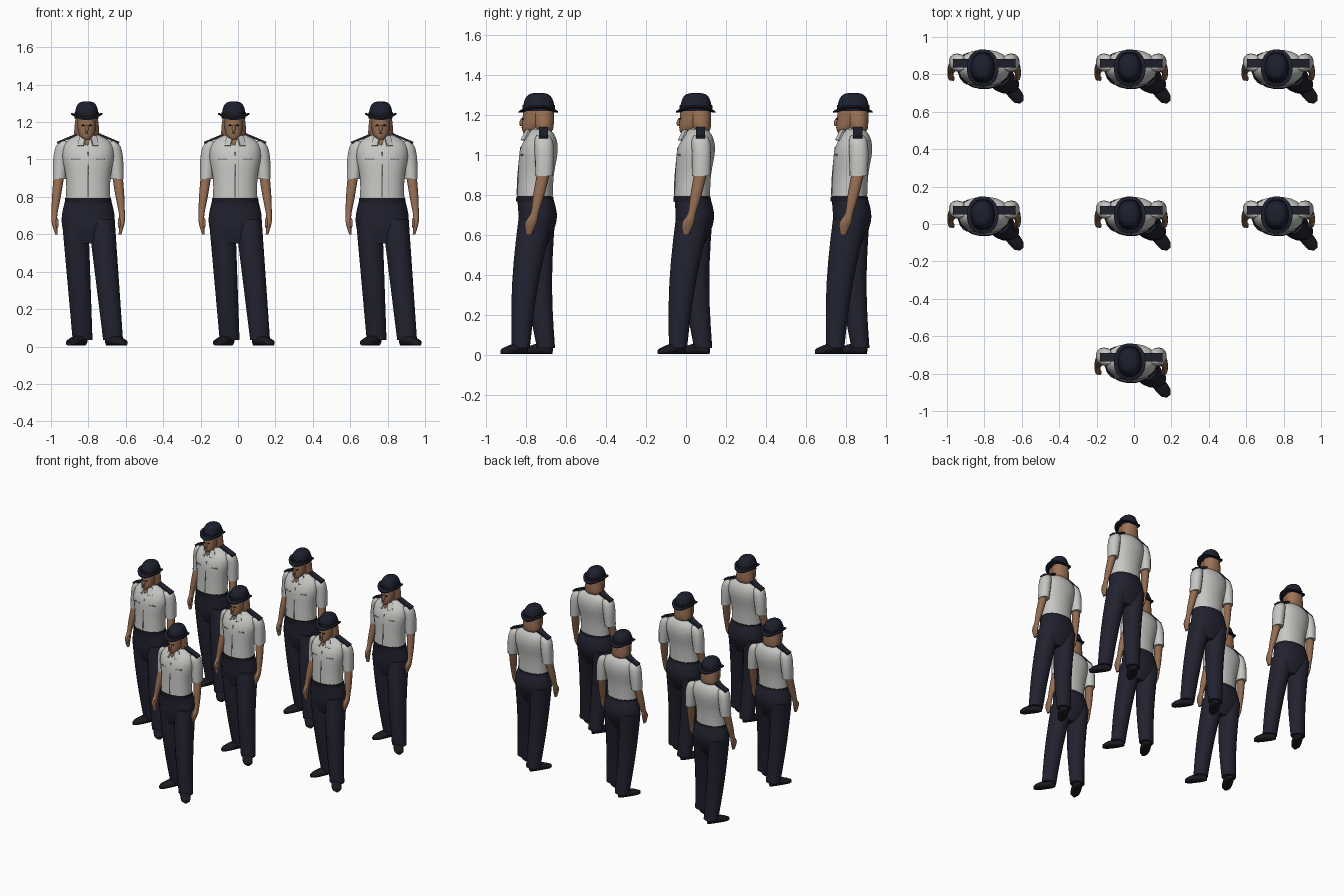
import bpy, bmesh, math
from mathutils import Vector, Matrix, Euler

cube = bpy.data.objects.get("Cube")
if cube:
    bpy.data.objects.remove(cube, do_unlink=True)


def material(name, *colour):
    mat = bpy.data.materials.new(name)
    mat.use_nodes = True
    mat.diffuse_color = (*colour, 1)
    for node in mat.node_tree.nodes:
        if node.type == 'BSDF_PRINCIPLED':
            node.inputs["Base Color"].default_value = (*colour, 1)
    return mat


SHIRT = material("shirt_grey_white", .57, .57, .55)
SEAM = material("seam_grey", .3, .3, .3)
NAVY = material("trouser_navy", .016, .016, .03)
HAT = material("hat_navy", .012, .014, .027)
BLACK = material("shoe_black", .01, .01, .015)
SKIN = material("skin", .3, .155, .085)
HAIR = material("hair_auburn", .34, .17, .095)
LIP = material("lip_brown", .16, .06, .04)

BODY = -.015      # centre lines of the body and the head
HEAD = -.023
parts = []


def finish(name, mat, bm):
    """Turn a bmesh into a coloured object with outward faces."""
    bmesh.ops.recalc_face_normals(bm, faces=bm.faces)
    mesh = bpy.data.meshes.new(name)
    bm.to_mesh(mesh)
    bm.free()
    mesh.materials.append(mat)
    obj = bpy.data.objects.new(name, mesh)
    bpy.context.collection.objects.link(obj)
    parts.append(obj)
    return obj


def spline(rings, steps):
    """Smoothly add rings between the given ones."""
    rings = [Vector(ring) for ring in rings]
    result = []
    for i in range(len(rings) - 1):
        b, c = rings[i], rings[i + 1]
        before = (c - rings[max(i - 1, 0)]) / 2
        after = (rings[min(i + 2, len(rings) - 1)] - b) / 2
        for step in range(steps):
            t = step / steps
            h = t * t * (3 - 2 * t)
            result.append(b.lerp(c, h) + before * t * (1 - t) ** 2 - after * t * t * (1 - t))
    return result + [rings[-1]]


def loft(name, mat, rings, steps=3, sides=20, square=.92, place=Matrix()):
    """Skin oval rings of (z, x, y, x radius, y radius)."""
    bm = bmesh.new()
    rows = []
    for z, x, y, rx, ry in spline(rings, steps):
        row = []
        for i in range(sides):
            a = math.tau * (i + .5) / sides
            c, s = math.cos(a), math.sin(a)
            corner = Vector((x + rx * math.copysign(abs(c) ** square, c),
                             y + ry * math.copysign(abs(s) ** square, s), z))
            row.append(bm.verts.new(place @ corner))
        rows.append(row)
    for low, high in zip(rows, rows[1:]):
        for i in range(sides):
            bm.faces.new((low[i - 1], low[i], high[i], high[i - 1]))
    bm.faces.new(rows[0])
    bm.faces.new(rows[-1])
    return finish(name, mat, bm)


def central(name, mat, x, rings, **options):
    """Loft whose rings share one x, given as (z, y, x radius, y radius)."""
    return loft(name, mat, [(z, x, *rest) for z, *rest in rings], **options)


def limb(name, mat, side, rings):
    """Loft whose x values are distances from the body's centre line."""
    loft(name, mat, [(z, BODY + side * d, *rest) for z, d, *rest in rings], sides=14)


def shape_matrix(centre, size, turn):
    return Matrix.LocRotScale(Vector(centre), Euler(turn), Vector(size))


def plate(name, mat, centre, size, turn=(0, 0, 0)):
    bm = bmesh.new()
    bmesh.ops.create_cube(bm, size=1, matrix=shape_matrix(centre, size, turn))
    finish(name, mat, bm)


def ball(name, mat, centre, size, turn=(0, 0, 0)):
    bm = bmesh.new()
    bmesh.ops.create_uvsphere(bm, u_segments=12, v_segments=8, radius=1,
                              matrix=shape_matrix(centre, size, turn))
    finish(name, mat, bm)


# shirt body with its front seam
central("shirt_body", SHIRT, BODY, [
    (.77, .03, .12, .09), (.9, .036, .12, .09), (1.02, .05, .14, .096),
    (1.09, .06, .125, .075), (1.13, .06, .06, .045)])
central("shirt_seam", SEAM, BODY, [
    (.8, -.057, .003, .004), (.9, -.053, .003, .004), (1.04, -.039, .003, .004)], sides=6)

# neck, collar and open throat
central("neck", SKIN, HEAD, [(1.06, .05, .05, .045), (1.17, .055, .036, .04)])
central("collar", SHIRT, HEAD, [(1.09, .05, .068, .062), (1.14, .06, .046, .043)])
central("throat", SKIN, HEAD, [(1.07, -.018, .004, .006), (1.1, -.01, .017, .01),
                               (1.13, .02, .028, .012)], sides=8)

for side, word in ((-1, "right_"), (1, "left_")):
    # sleeve, bare arm and hand
    limb(word + "sleeve", SHIRT, side, [
        (1.1, .12, .07, .022, .03), (1.07, .134, .074, .04, .046),
        (1, .146, .078, .042, .048), (.895, .154, .076, .036, .045)])
    limb(word + "arm", SKIN, side, [
        (.94, .153, .08, .03, .033), (.8, .17, .05, .024, .028), (.71, .18, .03, .016, .02),
        (.66, .18, .01, .015, .03), (.6, .17, 0, .007, .014)])
    ball(word + "thumb", SKIN, (BODY + side * .166, -.008, .66), (.008, .009, .03), (-.4, 0, 0))
    # shoulder strap, collar flap and pocket flap
    plate(word + "shoulder_strap", NAVY, (BODY + side * .11, .073, 1.112),
          (.12, .046, .012), (0, side * .4, 0))
    plate(word + "collar_flap", SHIRT, (BODY + side * .034, -.016, 1.1),
          (.036, .009, .06), (-.5, 0, side * .5))
    plate(word + "pocket_flap", SEAM, (BODY + side * .065, -.036, 1), (.05, .009, .008), (0, 0, side * .2))
    ball(word + "eye", BLACK, (HEAD + side * .019, -.03, 1.182), (.009, .007, .004))

# trousers: hips, belt and tapering legs
central("trouser_hips", NAVY, BODY, [
    (.55, .03, .11, .06), (.64, .04, .14, .092), (.71, .044, .141, .097), (.795, .03, .121, .09)])
central("belt", BLACK, BODY, [(.768, .031, .127, .096), (.793, .03, .124, .093)])


def leg(name, hip, ankle):
    count = 6
    rings = []
    for i in range(count + 1):
        t = i / count
        x, y = Vector(hip).lerp(Vector(ankle), t)
        bow = .015 * math.sin(math.pi * t)
        rings.append((.68 - .645 * t, x, y - bow, .072 - .018 * t, .088 - .042 * t))
    loft(name, NAVY, rings, steps=1, sides=16)


leg("right_leg", (-.085, .045), (-.045, .086))
leg("left_leg", (.056, .035), (.118, -.04))


# shoes run from heel to toe, rounded at both ends and lower at the toe
def shoe(name, heel, toe):
    heel, toe = Vector((*heel, 0)), Vector((*toe, 0))
    place = Matrix.Translation(heel) @ (toe - heel).to_track_quat('Z', 'Y').to_matrix().to_4x4()
    count = 8
    rings = []
    for i in range(count + 1):
        t = i / count
        width = .012 + .025 * math.sqrt(1 - abs(2 * t - 1) ** 3)
        height = .034 - .022 * t ** 1.5
        rings.append(((toe - heel).length * t, 0, height + .004, width, height))
    loft(name, BLACK, rings, steps=1, sides=12, square=.75, place=place)


shoe("right_shoe", (-.035, .115), (-.118, -.035))
shoe("left_shoe", (.085, -.01), (.185, -.135))

# head and face
central("head", SKIN, HEAD, [
    (1.108, -.006, .018, .02), (1.13, .01, .04, .044), (1.18, .03, .05, .062), (1.25, .04, .05, .066)])
ball("nose", SKIN, (HEAD, -.034, 1.165), (.009, .012, .022), (-.3, 0, 0))
ball("mouth", LIP, (HEAD, -.029, 1.138), (.016, .007, .004))

# bobbed hair behind the face
central("hair", HAIR, HEAD, [
    (1.115, .078, .05, .034), (1.14, .075, .068, .05), (1.24, .066, .058, .06)])

# hat: domed crown, band and a brim curled up at the sides
dome = []
for i in range(9):
    a = math.radians(i * 11)
    shrink = math.sqrt(math.cos(a))
    dome.append((1.22 + .09 * math.sin(a), .05, .065 * shrink, .08 * shrink))
central("hat_crown", HAT, HEAD, dome, steps=1)
central("hat_band", BLACK, HEAD, [(1.23, .05, .067, .083), (1.25, .05, .066, .082)])
brim = central("hat_brim", HAT, HEAD, [
    (1.214, .05, .056, .072), (1.21, .048, .084, .1), (1.217, .048, .085, .1),
    (1.23, .05, .06, .076)], steps=1, sides=24)
for vert in brim.data.vertices:
    vert.co.z += .032 * ((vert.co.x - HEAD) / .085) ** 2

# smooth shading with crisp edges
bpy.ops.object.select_all(action='DESELECT')
for obj in parts:
    obj.select_set(True)
bpy.context.view_layer.objects.active = parts[0]
bpy.ops.object.shade_smooth_by_angle(angle=math.radians(50))
bpy.ops.object.select_all(action='DESELECT')

# repeat the figure: two rows of three and one in front
SPACING = .786
for column, row in ((-1, 0), (1, 0), (-1, 1), (0, 1), (1, 1), (0, -1)):
    for obj in parts:
        twin = obj.copy()
        twin.location = (column * SPACING, row * SPACING, 0)
        bpy.context.collection.objects.link(twin)
